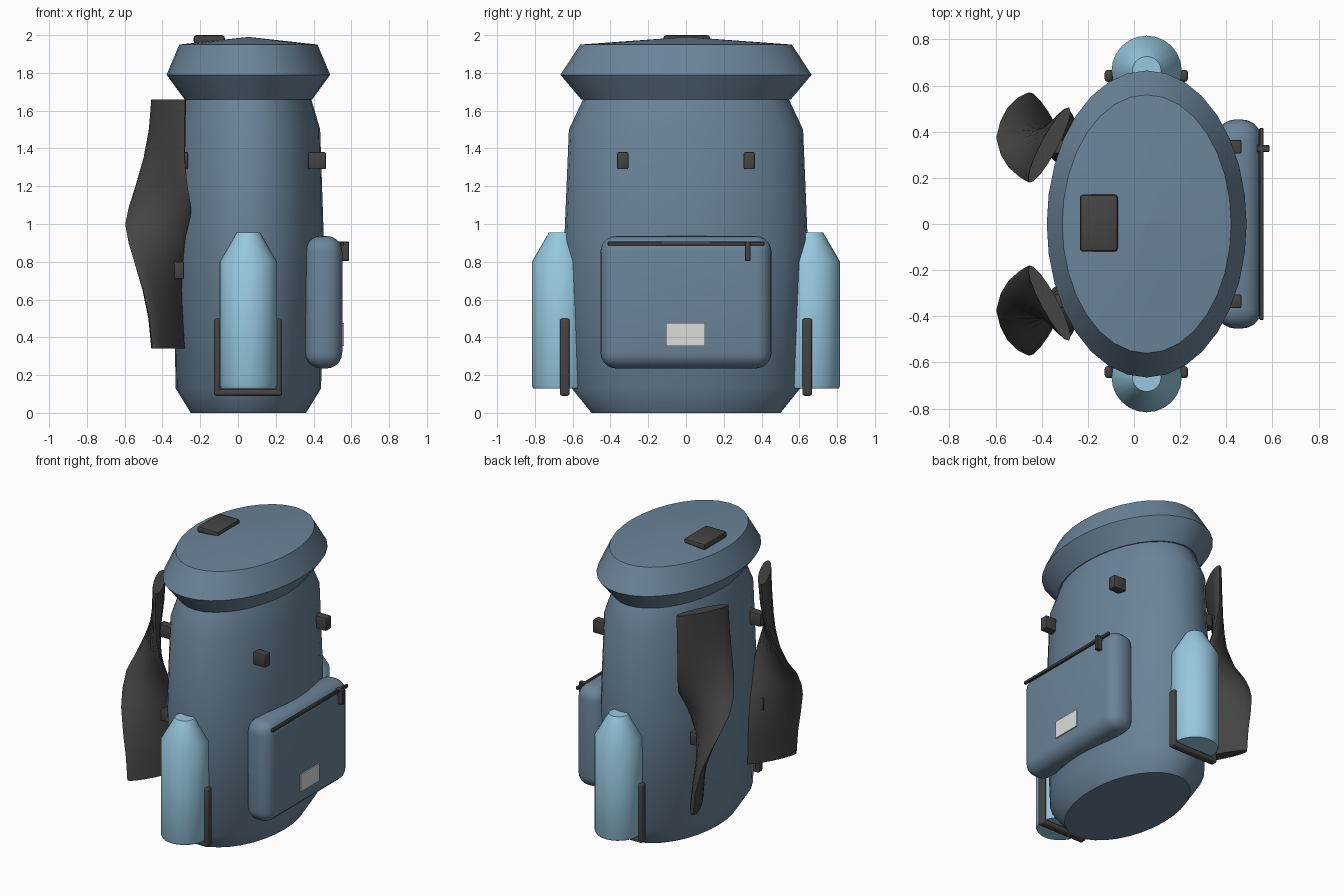
import bpy, bmesh
from math import sin, cos, pi, radians
from mathutils import Vector

cube = bpy.data.objects.get("Cube")
if cube:
    bpy.data.objects.remove(cube, do_unlink=True)


def material(name, rgb):
    mat = bpy.data.materials.new(name)
    mat.use_nodes = True
    color = (*rgb, 1)
    mat.diffuse_color = color
    mat.node_tree.nodes["Principled BSDF"].inputs["Base Color"].default_value = color
    return mat


fabric = material("slate_blue_fabric", (0.145, 0.23, 0.32))
bottle_blue = material("light_blue_plastic", (0.31, 0.58, 0.74))
webbing = material("dark_webbing", (0.06, 0.058, 0.057))
label_grey = material("pale_grey_label", (0.72, 0.72, 0.72))

CX = 0.055  # centre line of the bag body


def finish(name, bm, mat, angle):
    bmesh.ops.recalc_face_normals(bm, faces=bm.faces)
    mesh = bpy.data.meshes.new(name)
    bm.to_mesh(mesh)
    bm.free()
    mesh.materials.append(mat)
    obj = bpy.data.objects.new(name, mesh)
    bpy.context.collection.objects.link(obj)
    bpy.ops.object.select_all(action="DESELECT")
    obj.select_set(True)
    bpy.context.view_layer.objects.active = obj
    bpy.ops.object.shade_smooth_by_angle(angle=radians(angle))
    return obj


def loft(name, rings, mat, sides=32, angle=40):
    """Skin over elliptical rings: (centre, radius along, radius across, turn)."""
    bm = bmesh.new()
    loops = []
    for centre, ra, rb, turn in rings:
        t = radians(turn)
        u = Vector((cos(t), sin(t), 0))
        v = Vector((-sin(t), cos(t), 0))
        loops.append([bm.verts.new(Vector(centre)
                                   + u * ra * cos(2 * pi * i / sides)
                                   + v * rb * sin(2 * pi * i / sides))
                      for i in range(sides)])
    for low, high in zip(loops, loops[1:]):
        for i in range(sides):
            j = (i + 1) % sides
            bm.faces.new((low[i], low[j], high[j], high[i]))
    bm.faces.new(loops[0])
    bm.faces.new(loops[-1])
    return finish(name, bm, mat, angle)


def box(name, low, high, mat, bevel=0.0, segments=2):
    """Box between two corners with rounded edges."""
    low, high = Vector(low), Vector(high)
    bm = bmesh.new()
    bmesh.ops.create_cube(bm, size=1)
    for vert in bm.verts:
        vert.co = (low + high) / 2 + vert.co * (high - low)
    if bevel:
        bmesh.ops.bevel(bm, geom=bm.edges[:], offset=bevel, segments=segments,
                        profile=0.5, affect="EDGES")
    return finish(name, bm, mat, 40)


# Main bag and lid: height, x radius, y radius
body = [(0, 0.305, 0.5), (0.13, 0.385, 0.605), (0.9, 0.4, 0.645),
        (1.5, 0.38, 0.62), (1.67, 0.33, 0.54)]
lid = [(1.66, 0.338, 0.555), (1.79, 0.433, 0.665), (1.95, 0.366, 0.56),
       (1.99, 0.004, 0.006)]
loft("bag_body", [((CX, 0, z), rx, ry, 0) for z, rx, ry in body], fabric)
loft("bag_lid", [((CX, 0, z), rx, ry, 0) for z, rx, ry in lid], fabric, angle=30)
box("lid_patch", (-0.235, -0.12, 1.955), (-0.07, 0.128, 2.0), webbing, 0.015)

# Front pocket with zipper and label
box("front_pocket", (0.355, -0.453, 0.235), (0.552, 0.453, 0.937), fabric, 0.085, 5)
box("zipper", (0.542, -0.415, 0.885), (0.562, 0.415, 0.907), webbing, 0.004, 1)
box("zipper_pull", (0.53, 0.312, 0.805), (0.588, 0.342, 0.907), webbing, 0.004, 1)
box("pocket_label", (0.551, -0.105, 0.355), (0.56, 0.1, 0.475), label_grey)

# Strap cross-sections: height, centre x, centre y, half width, twist
strap = [(1.66, -0.367, 0.342, 0.184, 62), (1.5, -0.375, 0.345, 0.184, 60),
         (1.35, -0.39, 0.352, 0.182, 54), (1.2, -0.405, 0.36, 0.18, 40),
         (1.09, -0.413, 0.368, 0.178, 22), (1.0, -0.425, 0.375, 0.172, 0),
         (0.9, -0.418, 0.38, 0.174, -22), (0.8, -0.413, 0.388, 0.178, -40),
         (0.65, -0.4, 0.398, 0.182, -56), (0.5, -0.38, 0.404, 0.184, -61),
         (0.34, -0.367, 0.408, 0.184, -62)]
bottle = [(0.13, 0.145), (0.145, 0.152), (0.8, 0.152), (0.955, 0.062)]

for side, s in (("left", 1), ("right", -1)):
    # Shoulder straps twist in mirrored directions
    loft(side + "_shoulder_strap",
         [((x, s * y, z), w, 0.036, s * turn) for z, x, y, w, turn in strap],
         webbing, sides=16, angle=50)

    # Small webbing blocks on the bag and behind the straps
    y = s * 0.335
    for part, x0, x1, z in (("front_loop", 0.37, 0.466, 1.29),
                            ("strap_anchor_upper", -0.36, -0.265, 1.29),
                            ("strap_anchor_lower", -0.38, -0.285, 0.71)):
        box(side + "_" + part, (x0, y - 0.03, z), (x1, y + 0.03, z + 0.09),
            webbing, 0.008)

    # Side bottle in its holder
    loft(side + "_bottle", [((CX, s * 0.664, z), r, r, 0) for z, r in bottle],
         bottle_blue, sides=24, angle=40)
    y = s * 0.642
    for part, x in (("back", -0.11), ("front", 0.217)):
        box(side + "_holder_" + part + "_post", (x - 0.017, y - 0.026, 0.09),
            (x + 0.017, y + 0.026, 0.5), webbing, 0.014, 3)
    box(side + "_holder_base", (-0.127, y - 0.026, 0.09),
        (0.234, y + 0.026, 0.126), webbing, 0.014, 3)
